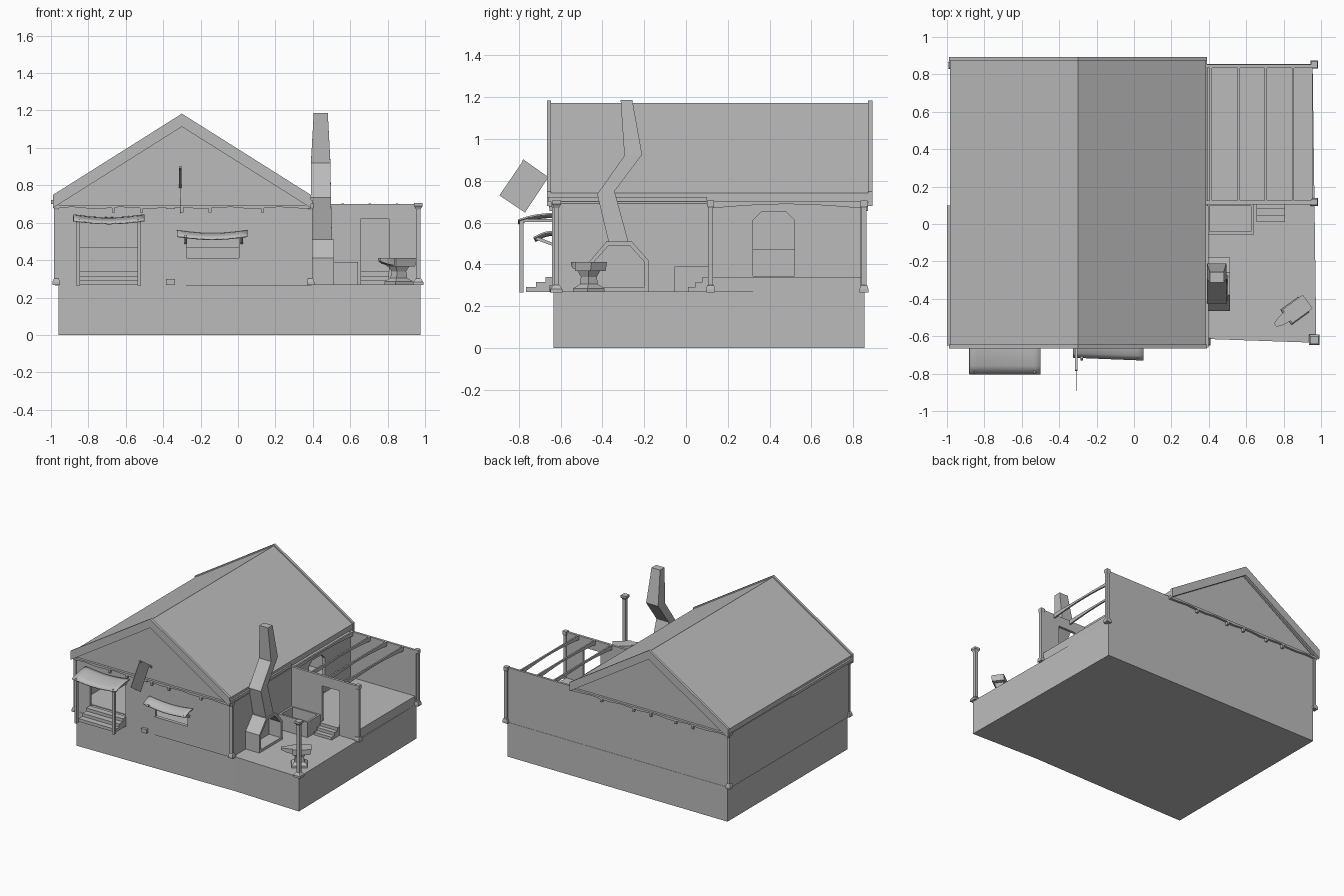
import bpy, bmesh, math
from mathutils import Matrix, Vector

if "Cube" in bpy.data.objects:
    bpy.data.objects.remove(bpy.data.objects["Cube"])

grey = bpy.data.materials.new("plain grey")
grey.diffuse_color = (0.5, 0.5, 0.5, 1)
grey.use_nodes = True
grey.node_tree.nodes["Principled BSDF"].inputs["Base Color"].default_value = grey.diffuse_color


def finish(name, bm):
    bmesh.ops.recalc_face_normals(bm, faces=bm.faces)
    me = bpy.data.meshes.new(name)
    bm.to_mesh(me)
    bm.free()
    me.materials.append(grey)
    ob = bpy.data.objects.new(name, me)
    bpy.context.collection.objects.link(ob)
    return ob


def loft(name, rings):
    bm = bmesh.new()
    vs = [[bm.verts.new(p) for p in r] for r in rings]
    n = len(vs[0])
    for a, b in zip(vs, vs[1:]):
        for i in range(n):
            bm.faces.new((a[i], a[(i + 1) % n], b[(i + 1) % n], b[i]))
    bm.faces.new(vs[0])
    bm.faces.new(vs[-1])
    return finish(name, bm)


def prism(name, pts, axis, a, b):
    place = {"x": lambda p, t: (t, p[0], p[1]),
             "y": lambda p, t: (p[0], t, p[1]),
             "z": lambda p, t: (p[0], p[1], t)}[axis]
    return loft(name, [[place(p, t) for p in pts] for t in (a, b)])


def box(name, x0, x1, y0, y1, z0, z1):
    return prism(name, [(x0, y0), (x1, y0), (x1, y1), (x0, y1)], "z", z0, z1)


def cut(ob, *cutters):
    bpy.context.view_layer.objects.active = ob
    for c in cutters:
        m = ob.modifiers.new("cut", "BOOLEAN")
        m.object, m.operation, m.solver = c, "DIFFERENCE", "EXACT"
        bpy.ops.object.modifier_apply(modifier=m.name)
        bpy.data.objects.remove(c)


# ground block
prism("foundation", [(-0.96, -0.635), (0.4, -0.615), (0.975, -0.635), (0.955, 0.855), (-0.96, 0.855)], "z", 0, 0.27)
box("back_room_floor", 0.38, 0.955, 0.11, 0.85, 0.26, 0.34)

# hollow house with its openings
RX = -0.30


def gable(x0, x1, zb, ze, za):
    return [(x0, zb), (x1, zb), (x1, ze), (RX, za), (x0, ze)]


house = prism("house_walls", gable(-0.978, 0.392, 0.265, 0.69, 1.125), "y", -0.633, 0.853)
cut(house,
    prism("c", gable(-0.958, 0.372, 0.34, 0.68, 1.10), "y", -0.613, 0.833),
    box("c", -0.845, -0.535, -0.7, -0.6, 0.335, 0.61),
    box("c", -0.275, 0.005, -0.7, -0.6, 0.41, 0.53),
    prism("c", [(0.32, 0.345), (0.52, 0.345), (0.52, 0.61), (0.48, 0.65), (0.36, 0.65), (0.32, 0.61)], "x", 0.3, 0.5))
box("inner_panel_back", -0.958, 0.372, 0.823, 0.834, 0.34, 0.47)
box("inner_panel_left", -0.959, -0.948, -0.613, 0.823, 0.34, 0.47)

# roof slabs and barge boards
for side, s in (("left", -1), ("right", 1)):
    w = 0.69

    def strip(top, deep, width):
        e = RX + s * width
        return [(RX, top), (e, top - 0.63 * width), (e, top - 0.63 * width - deep), (RX, top - deep)]
    prism("roof_" + side, strip(1.172, 0.04, w - 0.005), "y", -0.65, 0.875)
    for end, y in (("front", -0.665), ("back", 0.872)):
        prism("barge_board_" + side + "_" + end, strip(1.183, 0.07, w), "y", y, y + 0.02)
box("eave_beam_left", -1.0, -0.975, -0.65, 0.10, 0.70, 0.722)
box("eave_beam_right", 0.385, 0.398, -0.66, 0.10, 0.70, 0.722)

# gable tie beams with pegs and caps, front and back
for end, y0, y1 in (("front", -0.652, -0.63), ("back", 0.85, 0.872)):
    low = [(-0.97 + 1.36 * i / 16, 0.679 + 0.005 * math.sin(i * 1.9)) for i in range(17)]
    prism("tie_beam_" + end, low + [(0.39, 0.695), (-0.97, 0.695)], "y", y0, y1)
    for i, x in enumerate((-0.665, -0.515, -0.30, -0.15, 0.13)):
        box(f"beam_peg_{end}_{i}", x - 0.008, x + 0.008, y0, y1, 0.655, 0.69)
box("wall_foot", -0.385, -0.338, -0.655, -0.63, 0.268, 0.298)
box("wall_cap", -0.385, -0.338, -0.655, -0.63, 0.672, 0.695)


# posts with flared feet and caps
def post(name, x, y, r, foot):
    prof = [(foot, 0.266), (foot, 0.282), (r * 1.4, 0.298), (r, 0.302), (r, 0.67),
            (r * 1.4, 0.68), (foot * 0.8, 0.688), (foot * 0.8, 0.705)]
    loft(name, [[(x + a * k, y + b * k, z) for a, b in ((-1, -1), (1, -1), (1, 1), (-1, 1))] for k, z in prof])


post("post_front_right", 0.964, -0.62, 0.012, 0.028)
post("post_middle_right", 0.964, 0.118, 0.012, 0.021)
post("post_back_right", 0.964, 0.852, 0.012, 0.021)
post("post_house_left_front", -0.972, -0.63, 0.011, 0.02)
post("post_house_left_back", -0.972, 0.85, 0.011, 0.02)
post("post_house_right_front", 0.388, -0.63, 0.011, 0.02)

# yard walls and rafters
mid = box("middle_wall", 0.385, 0.965, 0.105, 0.125, 0.265, 0.70)
cut(mid, box("c", 0.655, 0.808, 0.0, 0.2, 0.34, 0.62))
box("back_yard_wall", 0.385, 0.965, 0.835, 0.853, 0.265, 0.70)
arch = [(0.12 + 0.72 * i / 10, 0.668 + 0.02 * math.sin(math.pi * i / 10)) for i in range(11)]
for i, x in enumerate((0.41, 0.56, 0.705, 0.85)):
    prism(f"rafter_{i}", arch + [(0.84, 0.703), (0.12, 0.703)], "x", x - 0.006, x + 0.006)


# steps
def steps(name, x0, x1, y_out, y_in):
    d = (y_in - y_out) / 3
    pts = [(y_in, 0.268), (y_out, 0.268)]
    for i in range(3):
        z = 0.292 + 0.024 * i
        pts += [(y_out + d * i, z), (y_out + d * (i + 1), z)]
    prism(name, pts, "x", x0, x1)


steps("front_steps", -0.85, -0.53, -0.765, -0.625)
steps("yard_steps", 0.655, 0.808, 0.01, 0.115)


# cloth awnings with a sag
def awning(name, x0, x1, yw, zw, yo, zo, sag, skew):
    bm = bmesh.new()
    n, m = 10, 4
    g = []
    for j in range(m + 1):
        v = j / m
        row = []
        for i in range(n + 1):
            u = i / n
            z = zw + (zo - zw) * v - sag * math.sin(math.pi * u) + 0.01 * math.sin(math.pi * v)
            row.append(bm.verts.new((x0 + (x1 - x0) * u, yw + (yo - yw) * v - skew * u * v, z)))
        g.append(row)
    for j in range(m):
        for i in range(n):
            bm.faces.new((g[j][i], g[j][i + 1], g[j + 1][i + 1], g[j + 1][i]))
    ob = finish(name, bm)
    ob.modifiers.new("thickness", "SOLIDIFY").thickness = 0.008
    for p in ob.data.polygons:
        p.use_smooth = True


awning("door_awning", -0.88, -0.5, -0.62, 0.645, -0.805, 0.615, 0.016, 0)
awning("window_awning", -0.325, 0.05, -0.625, 0.56, -0.715, 0.53, 0.016, 0.015)
for i, x in enumerate((-0.855, -0.528)):
    box(f"awning_post_{i}", x - 0.01, x + 0.01, -0.797, -0.777, 0.265, 0.615)
    box(f"awning_rail_{i}", x - 0.008, x + 0.008, -0.79, -0.62, 0.603, 0.617)
for i, x in enumerate((-0.28, 0.02)):
    prism(f"awning_bracket_{i}", [(-0.63, 0.485), (-0.63, 0.50), (-0.72, 0.535), (-0.73, 0.522)], "x", x - 0.007, x + 0.007)
box("window_sill", -0.28, 0.01, -0.638, -0.61, 0.40, 0.41)

# tilted hanging sign
prism("sign_board", [(-0.78, 0.895), (-0.663, 0.81), (-0.77, 0.648), (-0.893, 0.73)], "x", -0.311, -0.307)
prism("sign_rod", [(-0.785, 0.892), (-0.78, 0.903), (-0.63, 0.797), (-0.635, 0.785)], "x", -0.315, -0.303)

# forge hearth and crooked chimney
hearth = prism("forge_hearth", [(-0.465, 0.266), (-0.465, 0.41), (-0.38, 0.51), (-0.26, 0.51), (-0.18, 0.42), (-0.18, 0.266)], "x", 0.385, 0.512)
cut(hearth, prism("c", [(-0.445, 0.29), (-0.445, 0.405), (-0.37, 0.49), (-0.27, 0.49), (-0.20, 0.412), (-0.20, 0.29)], "x", 0.41, 0.6))
rings = []
for x0, x1, y0, y1, z0, z1 in ((0.388, 0.503, -0.37, -0.275, 0.505, 0.505), (0.39, 0.497, -0.425, -0.342, 0.735, 0.75),
                               (0.39, 0.494, -0.295, -0.21, 0.92, 0.925), (0.405, 0.48, -0.313, -0.257, 1.187, 1.187)):
    rings.append([(x0, y0, z0), (x1, y0, z0), (x1, y1, z1), (x0, y1, z1)])
loft("forge_chimney", rings)

# water trough
trough = box("trough", 0.39, 0.642, -0.055, 0.107, 0.266, 0.39)
cut(trough, box("c", 0.407, 0.626, -0.04, 0.095, 0.30, 0.5))

# anvil on a flared foot
turn = Matrix.Translation(Vector((0.86, -0.465, 0))) @ Matrix.Rotation(math.radians(36), 4, "Z")


def anvil_box(x0, x1, y, z):
    return [turn @ Vector(p) for p in ((x0, -y, z), (x1, -y, z), (x1, y, z), (x0, y, z))]


loft("anvil_foot", [anvil_box(-0.058, 0.058, 0.05, 0.267), anvil_box(-0.058, 0.058, 0.05, 0.285),
                    anvil_box(-0.035, 0.035, 0.028, 0.305), anvil_box(-0.03, 0.03, 0.025, 0.34),
                    anvil_box(-0.045, 0.045, 0.035, 0.37)])
loft("anvil_top", [anvil_box(-0.05, 0.075, 0.045, 0.367), anvil_box(-0.05, 0.085, 0.045, 0.41)])
loft("anvil_horn", [[turn @ Vector((x, a * w, z)) for a, z in ((-1, z0), (1, z0), (1, 0.41), (-1, 0.41))]
                    for x, w, z0 in ((-0.045, 0.03, 0.37), (-0.095, 0.024, 0.38), (-0.13, 0.01, 0.395))])
